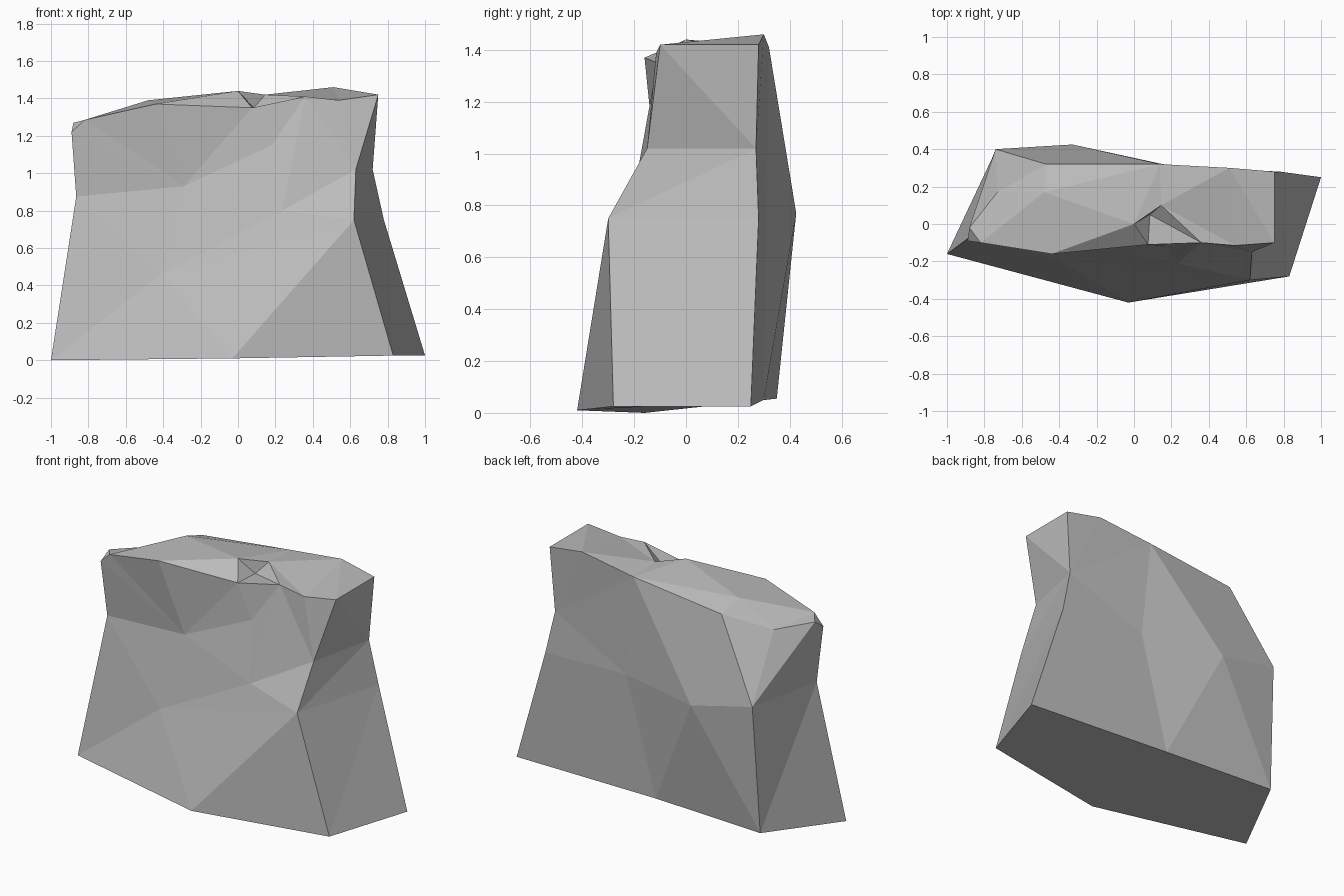
import bpy
import bmesh

default_cube = bpy.data.objects.get("Cube")
if default_cube:
    bpy.data.objects.remove(default_cube, do_unlink=True)

# Stone material
stone = bpy.data.materials.new("stone_grey")
stone.use_nodes = True
grey = (0.5, 0.5, 0.5, 1)
stone.diffuse_color = grey
stone.node_tree.nodes["Principled BSDF"].inputs["Base Color"].default_value = grey

# Corners of the boulder, level by level
footprint = dict(
    foot_left=(-1, -.16, 0), foot_front=(-.03, -.42, .01),
    foot_right=(.83, -.28, .025), foot_right_back=(1, .25, .025),
    foot_back=(0, .3, .05), foot_left_back=(-.76, .35, .055))
waist = dict(
    waist_left=(-.865, -.06, .875), belly=(-.41, -.19, .46),
    waist_right=(.62, -.3, .75), waist_right_back=(.78, .28, .75),
    waist_back=(.2, .31, .78), back_bulge=(-.33, .425, .77),
    back_corner=(-.74, .4, .86))
shoulder = dict(
    hollow=(-.29, -.115, .93), ridge=(.235, -.21, .8),
    shoulder_right=(.63, -.15, 1.02), shoulder_right_back=(.72, .27, 1.02),
    brow=(.18, -.12, 1.15))
rim = dict(
    rim_left=(-.89, -.09, 1.22), rim_left_top=(-.82, -.1, 1.285),
    rim_left_back=(-.88, -.02, 1.27), rim_front=(-.44, -.16, 1.37),
    rim_dip=(.075, -.11, 1.35), rim_bump=(.36, -.1, 1.41),
    rim_step=(.54, -.115, 1.39), rim_right=(.75, -.1, 1.42),
    rim_right_back=(.75, .28, 1.42), peak=(.51, .3, 1.46),
    rim_back=(.14, .32, 1.41), rim_back_low=(-.47, .32, 1.34))
crown = dict(
    crown_left=(-.73, .17, 1.255), crown=(-.48, .17, 1.39),
    crest=(0, 0, 1.44), notch=(.085, .05, 1.35), notch_back=(.145, .1, 1.42))

mesh = bpy.data.meshes.new("boulder")
bm = bmesh.new()
corner = {}
for level in (footprint, waist, shoulder, rim, crown):
    for name, place in level.items():
        corner[name] = bm.verts.new(place)


def fan(hub, path):
    """Spread triangular facets from a hub corner along a path of corners."""
    names = path.split()
    for first, second in zip(names, names[1:]):
        bm.faces.new([corner[n] for n in (hub, first, second)])


# Underside
bm.faces.new([corner[n] for n in footprint])

# Front
fan("belly", "waist_left foot_left foot_front waist_right ridge hollow waist_left")
fan("hollow", "rim_left rim_left_top rim_front rim_dip brow ridge")
fan("rim_bump", "rim_dip brow ridge shoulder_right rim_step notch_back notch rim_dip")

# Right side
fan("waist_right", "foot_front foot_right waist_right_back shoulder_right_back "
    "shoulder_right ridge")
fan("shoulder_right_back", "shoulder_right rim_right rim_right_back peak rim_back")

# Back
fan("foot_right_back", "foot_right waist_right_back waist_back foot_back")
fan("waist_back", "waist_right_back shoulder_right_back rim_back back_bulge foot_back")
fan("back_bulge", "foot_back foot_left_back back_corner rim_back_low rim_back")

# Left side
fan("waist_left", "foot_left foot_left_back back_corner rim_left_back rim_left hollow")
fan("rim_left_top", "rim_left rim_left_back")

# Top
fan("crown_left", "back_corner rim_back_low crown rim_left_top rim_left_back back_corner")
fan("crown", "rim_left_top rim_front crest rim_back rim_back_low")
fan("crest", "rim_front rim_dip notch notch_back rim_back")
fan("notch_back", "rim_back peak rim_step")
fan("rim_right", "shoulder_right rim_step peak rim_right_back")

bmesh.ops.recalc_face_normals(bm, faces=bm.faces)
bm.to_mesh(mesh)
bm.free()
mesh.materials.append(stone)
boulder = bpy.data.objects.new("boulder", mesh)
bpy.context.scene.collection.objects.link(boulder)
